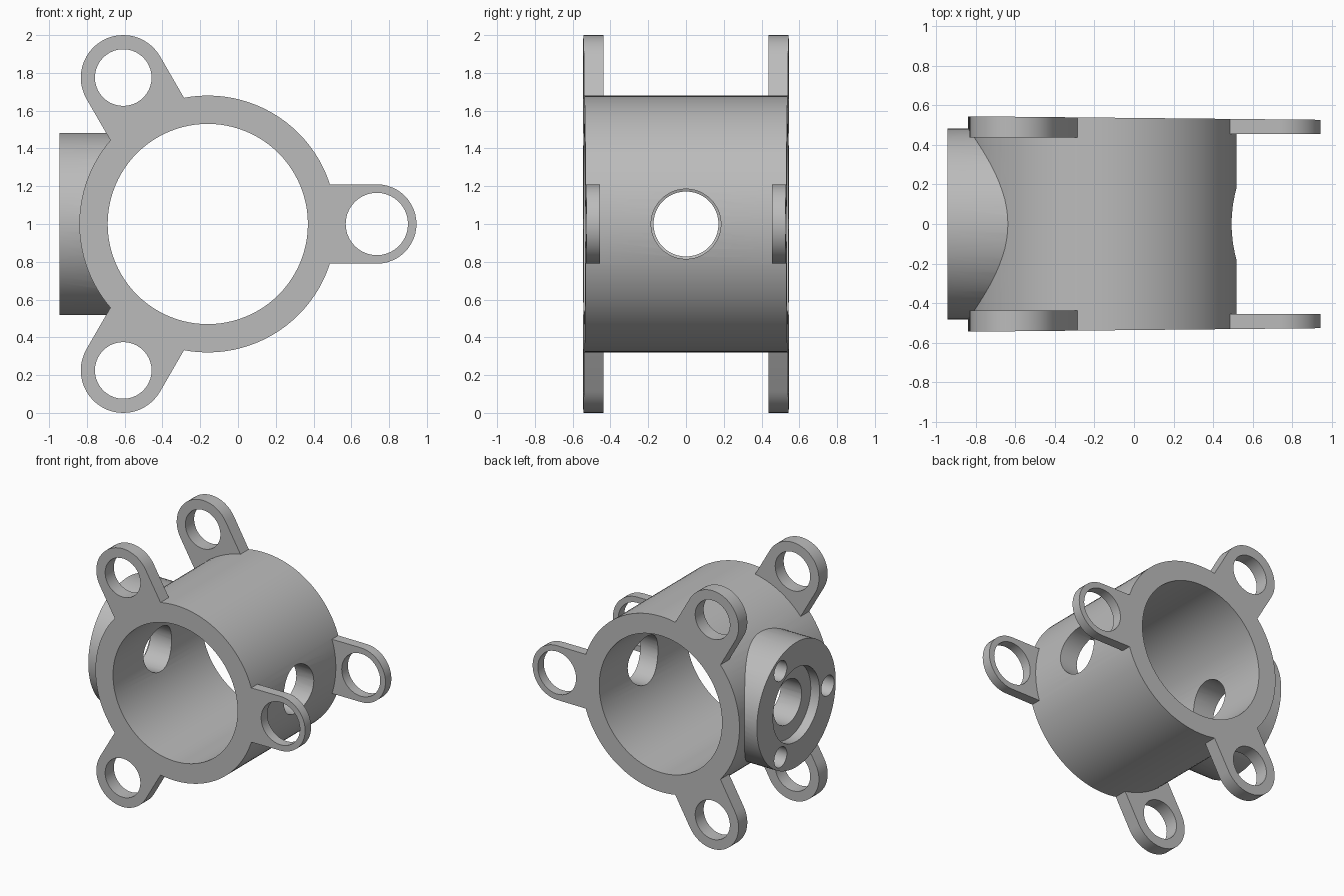
import bpy, bmesh, math
from mathutils import Matrix, Vector

if "Cube" in bpy.data.objects:
    bpy.data.objects.remove(bpy.data.objects["Cube"], do_unlink=True)

CX, CZ = -0.16, 1.0          # barrel axis
HALF = 0.535                 # half length of the barrel

grey = bpy.data.materials.new("light_grey")
grey.use_nodes = True
COLOUR = (0.5, 0.5, 0.5, 1.0)
grey.diffuse_color = COLOUR
grey.node_tree.nodes["Principled BSDF"].inputs["Base Color"].default_value = COLOUR


def finish(name, bm):
    bmesh.ops.recalc_face_normals(bm, faces=bm.faces)
    mesh = bpy.data.meshes.new(name)
    bm.to_mesh(mesh)
    bm.free()
    mesh.materials.append(grey)
    obj = bpy.data.objects.new(name, mesh)
    bpy.context.collection.objects.link(obj)
    return obj


def cylinder(name, axis, start, end, radius, a, b, sides=64):
    """Cylinder along X (a, b = y, z) or along Y (a, b = x, z)."""
    mid = (start + end) / 2
    if axis == "X":
        matrix = Matrix.Translation((mid, a, b)) @ Matrix.Rotation(math.pi / 2, 4, "Y")
    else:
        matrix = Matrix.Translation((a, mid, b)) @ Matrix.Rotation(math.pi / 2, 4, "X")
    bm = bmesh.new()
    bmesh.ops.create_cone(bm, cap_ends=True, segments=sides, radius1=radius,
                          radius2=radius, depth=end - start, matrix=matrix)
    return finish(name, bm)


def lug_plate(name, angle, reach, radius, y0, y1):
    """Round-ended ear pointing out from the barrel axis."""
    outline = [(0.59, -radius)]
    for i in range(25):
        t = -math.pi / 2 + math.pi * i / 24
        outline.append((reach + radius * math.cos(t), radius * math.sin(t)))
    outline.append((0.59, radius))
    c, s = math.cos(angle), math.sin(angle)
    bm = bmesh.new()
    face = bm.faces.new([bm.verts.new((CX + u * c - v * s, y0, CZ + u * s + v * c))
                         for u, v in outline])
    grown = bmesh.ops.extrude_face_region(bm, geom=[face])["geom"]
    bmesh.ops.translate(bm, vec=Vector((0, y1 - y0, 0)),
                        verts=[g for g in grown if isinstance(g, bmesh.types.BMVert)])
    return finish(name, bm)


def combine(target, other, operation):
    mod = target.modifiers.new("join", "BOOLEAN")
    mod.operation = operation
    mod.solver = "EXACT"
    mod.object = other
    bpy.context.view_layer.objects.active = target
    bpy.ops.object.modifier_apply(modifier=mod.name)
    bpy.data.objects.remove(other, do_unlink=True)


# Barrel with the side boss
housing = cylinder("ported_housing", "Y", -HALF, HALF, 0.68, CX, CZ, 96)
combine(housing, cylinder("side_boss", "X", -0.945, -0.5, 0.483, 0, CZ, 72), "UNION")

# Three pairs of mounting lugs: angle, outer radius, hole radius, thickness
REACH = 0.895
lugs = [(0, 0.21, 0.165, 0.08), (120, 0.225, 0.15, 0.097), (240, 0.225, 0.15, 0.097)]
for degrees, radius, hole, thick in lugs:
    angle = math.radians(degrees)
    for side in (-1, 1):
        y0, y1 = sorted((side * HALF, side * (HALF - thick)))
        combine(housing, lug_plate("lug", angle, REACH, radius, y0, y1), "UNION")
    combine(housing, cylinder("lug_hole", "Y", -1, 1, hole, CX + REACH * math.cos(angle),
                              CZ + REACH * math.sin(angle), 40), "DIFFERENCE")

# Main bore and the cross ports
combine(housing, cylinder("bore", "Y", -1, 1, 0.53, CX, CZ, 96), "DIFFERENCE")
combine(housing, cylinder("far_port", "X", 0, 1, 0.185, 0, CZ, 48), "DIFFERENCE")
combine(housing, cylinder("boss_port", "X", -1.2, 0, 0.172, 0, CZ, 48), "DIFFERENCE")

# Counterbore and blind bolt holes in the boss face
combine(housing, cylinder("counterbore", "X", -1.2, -0.87, 0.285, 0, CZ, 56), "DIFFERENCE")
for k in range(3):
    t = math.radians(180 + 120 * k)
    combine(housing, cylinder("bolt_hole", "X", -1.2, -0.82, 0.078, 0.385 * math.cos(t),
                              CZ + 0.385 * math.sin(t), 24), "DIFFERENCE")

# Slight draft: the end faces spread towards the boss side
for v in housing.data.vertices:
    if abs(v.co.y) > HALF - 0.01:
        v.co.y = math.copysign(0.537 - 0.01 * v.co.x, v.co.y)

bpy.ops.object.select_all(action="DESELECT")
housing.select_set(True)
bpy.context.view_layer.objects.active = housing
bpy.ops.object.shade_smooth_by_angle(angle=math.radians(30))
